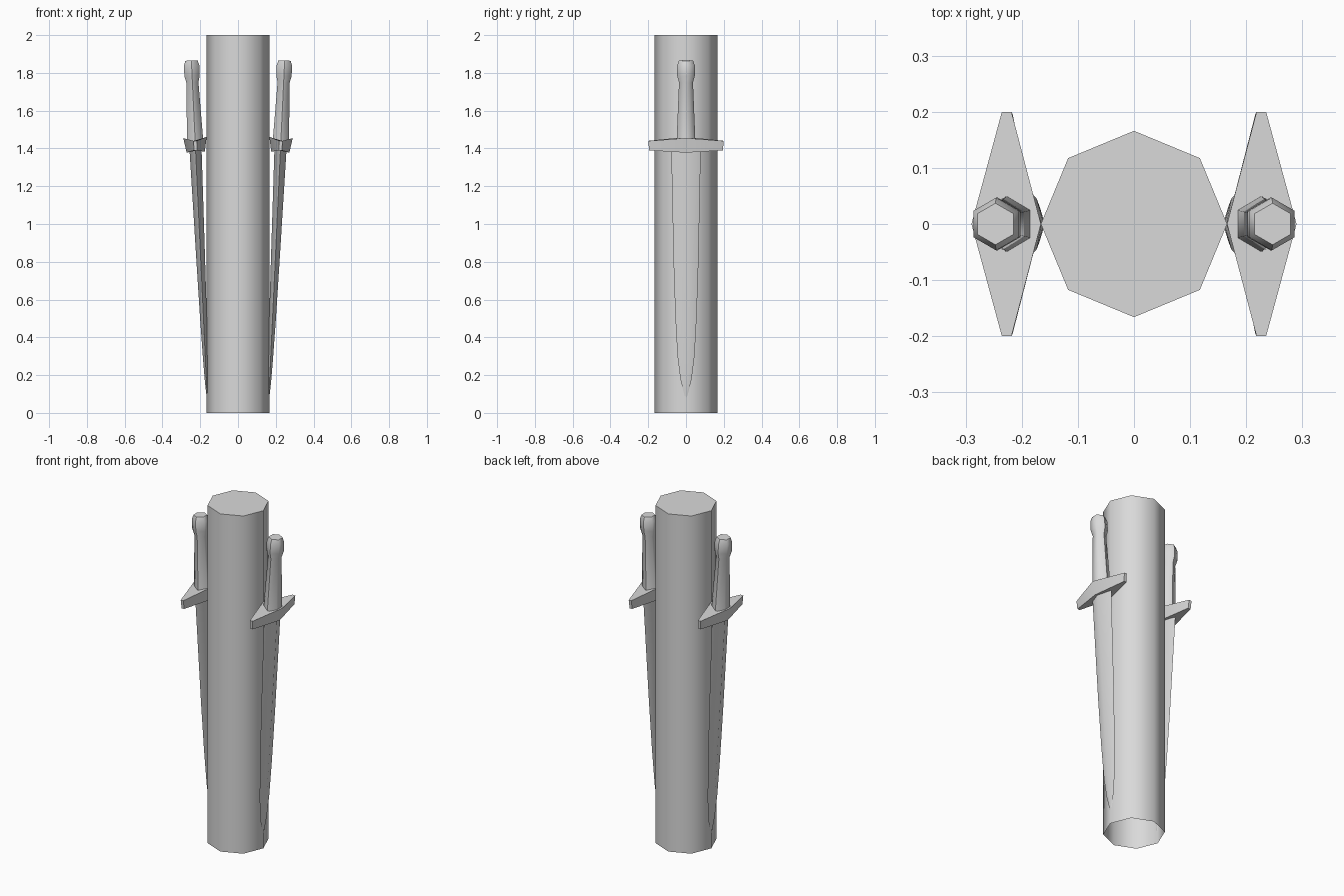
import bpy
import bmesh
from math import sin, cos, pi, atan
from mathutils import Matrix, Vector

cube = bpy.data.objects.get("Cube")
if cube:
    bpy.data.objects.remove(cube, do_unlink=True)

grey = bpy.data.materials.new("plain_grey")
grey.use_nodes = True
COLOUR = (0.7, 0.7, 0.7, 1)
grey.diffuse_color = COLOUR
grey.node_tree.nodes["Principled BSDF"].inputs["Base Color"].default_value = COLOUR

# Each sword leans outward about the middle of its guard
PIVOT = Vector((0.226, 0, 1.42))
LEAN = Matrix.Translation(PIVOT) @ Matrix.Rotation(atan(0.047), 4, "Y")


def ring(sides, rx, ry, z, start=pi / 2):
    return [(rx * cos(start + 2 * pi * i / sides), ry * sin(start + 2 * pi * i / sides), z)
            for i in range(sides)]


def loft(name, rings, cap_bottom=True, is_sharp=None):
    """Skin a stack of equal rings, capped, with smooth walls and chosen sharp edges."""
    bm = bmesh.new()
    rows = [[bm.verts.new(p) for p in r] for r in rings]
    n = len(rows[0])
    for low, high in zip(rows, rows[1:]):
        for i in range(n):
            j = (i + 1) % n
            bm.faces.new((low[i], low[j], high[j], high[i])).smooth = True
    caps = [bm.faces.new(rows[-1])]
    if cap_bottom:
        caps.append(bm.faces.new(rows[0][::-1]))
    for cap in caps:
        for edge in cap.edges:
            edge.smooth = False
    if is_sharp:
        for edge in bm.edges:
            if is_sharp(edge):
                edge.smooth = False
    mesh = bpy.data.meshes.new(name)
    bm.to_mesh(mesh)
    bm.free()
    mesh.materials.append(grey)
    obj = bpy.data.objects.new(name, mesh)
    bpy.context.collection.objects.link(obj)
    return obj


def on_rim(edge):
    # Edges running along the front and back of a sword part
    return all(abs(v.co.x) < 0.001 for v in edge.verts)


def guard_ring(half_x, z_mid, z_end, half_y):
    e = 0.0085
    return [(half_x, 0, z_mid), (e, half_y, z_end), (-e, half_y, z_end),
            (-half_x, 0, z_mid), (-e, -half_y, z_end), (e, -half_y, z_end)]


def guard_end(edge):
    return all(abs(v.co.y) > 0.15 for v in edge.verts)


# Column: eight sides, closed on top and open below
loft("column", [ring(8, 0.166, 0.166, z) for z in (0, 2)], cap_bottom=False)

# Sword profiles: height, then half sizes
BLADE = [(0.07, 0.002, 0.002), (0.11, 0.005, 0.013), (0.18, 0.009, 0.030),
         (0.30, 0.013, 0.045), (0.50, 0.018, 0.056), (0.80, 0.023, 0.066),
         (1.39, 0.032, 0.078)]
GRIP = [(1.43, 0.050), (1.75, 0.037), (1.785, 0.047), (1.84, 0.047), (1.866, 0.037)]

for side, sign in (("left", 1), ("right", -1)):
    parts = [
        loft(side + "_blade", [ring(4, hx, hy, z - PIVOT.z) for z, hx, hy in BLADE],
             is_sharp=on_rim),
        loft(side + "_guard", [guard_ring(0.048, -0.04, -0.03, 0.195),
                               guard_ring(0.062, 0.038, 0.02, 0.2)],
             is_sharp=guard_end),
        loft(side + "_grip", [ring(6, r, r, z - PIVOT.z) for z, r in GRIP],
             is_sharp=on_rim),
    ]
    # The opposite sword is the same one turned half way round the column
    turn = Matrix.Rotation(0 if sign > 0 else pi, 4, "Z")
    for part in parts:
        part.data.transform(turn @ LEAN)
